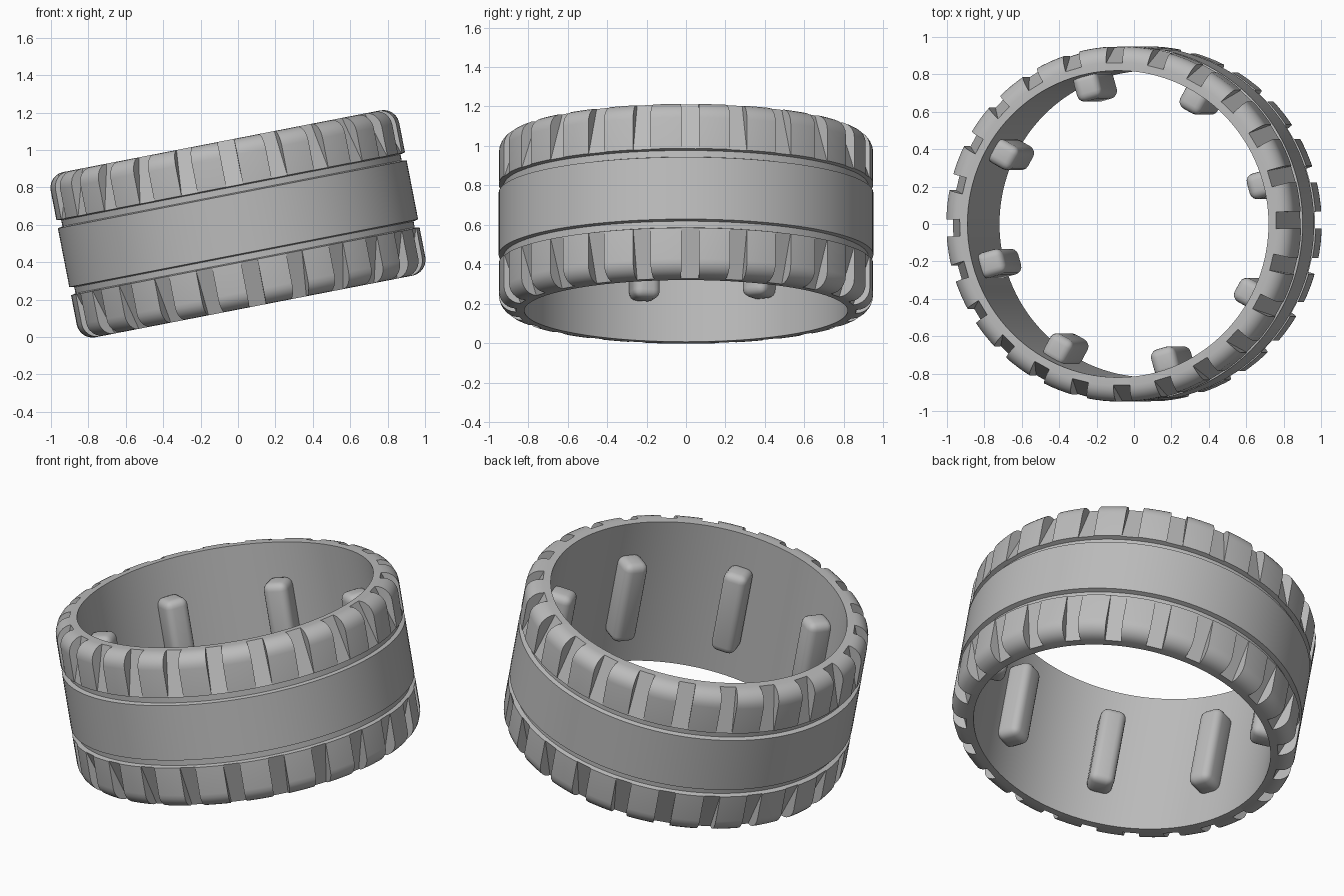
import bpy, bmesh, math
from mathutils import Matrix, Vector

cube = bpy.data.objects.get("Cube")
if cube:
    bpy.data.objects.remove(cube, do_unlink=True)

R_OUT, R_IN, HALF_H, ROUND = 0.95, 0.82, 0.45, 0.085
TILT = Matrix.Translation((0, 0, 0.605)) @ Matrix.Rotation(math.radians(-11), 4, 'Y')

rubber = bpy.data.materials.new("grey rubber")
rubber.use_nodes = True
grey = (0.5, 0.5, 0.5, 1)
rubber.diffuse_color = grey
rubber.node_tree.nodes["Principled BSDF"].inputs["Base Color"].default_value = grey


def make_object(name, bm):
    bmesh.ops.recalc_face_normals(bm, faces=bm.faces)
    mesh = bpy.data.meshes.new(name)
    bm.to_mesh(mesh)
    bm.free()
    mesh.materials.append(rubber)
    obj = bpy.data.objects.new(name, mesh)
    bpy.context.collection.objects.link(obj)
    return obj


def activate(obj):
    bpy.ops.object.select_all(action='DESELECT')
    obj.select_set(True)
    bpy.context.view_layer.objects.active = obj


def smooth(obj, degrees):
    activate(obj)
    bpy.ops.object.shade_smooth_by_angle(angle=math.radians(degrees))


# Tyre band: half profile with groove and rounded shoulder, mirrored, then spun
upper = [(R_OUT, 0.16), (0.924, 0.166), (0.924, 0.199), (R_OUT, 0.205)]
for i in range(7):
    a = math.radians(15 * i)
    upper.append((R_OUT - ROUND + ROUND * math.cos(a), HALF_H - ROUND + ROUND * math.sin(a)))
upper.append((R_IN, HALF_H))
profile = upper + [(r, -z) for r, z in reversed(upper)]

bm = bmesh.new()
verts = [bm.verts.new((r, 0, z)) for r, z in profile]
edges = [bm.edges.new((verts[i], verts[(i + 1) % len(verts)])) for i in range(len(verts))]
bmesh.ops.spin(bm, geom=verts + edges, cent=(0, 0, 0), axis=(0, 0, 1),
               angle=math.tau, steps=120, use_merge=True)
bmesh.ops.remove_doubles(bm, verts=bm.verts, dist=1e-5)
tyre = make_object("tyre_band", bm)

# Tread notches: wedges deep at the rim, running out at the grooves
wedge = [(0.856, 0.465), (1.05, 0.465), (1.05, 0.2), (0.947, 0.2)]
bm = bmesh.new()
for side in (1, -1):
    for k in range(24):
        turn = Matrix.Rotation(math.radians(15 * k + 1.3), 3, 'Z')
        rings = [[bm.verts.new(turn @ Vector((r, y, side * z))) for r, z in wedge]
                 for y in (-0.045, 0.045)]
        bm.faces.new(rings[0])
        bm.faces.new(rings[1])
        for i in range(4):
            j = (i + 1) % 4
            bm.faces.new((rings[0][i], rings[0][j], rings[1][j], rings[1][i]))
cutter = make_object("tread_cutter", bm)
cutter.hide_render = True

cut = tyre.modifiers.new("tread", 'BOOLEAN')
cut.operation = 'DIFFERENCE'
cut.solver = 'EXACT'
cut.object = cutter
activate(tyre)
bpy.ops.object.modifier_apply(modifier=cut.name)
bpy.data.objects.remove(cutter, do_unlink=True)
smooth(tyre, 18)
tyre.matrix_world = TILT

# Inner lugs: rounded bars around the inside wall
for k in range(8):
    bm = bmesh.new()
    bmesh.ops.create_cube(bm, size=1)
    bmesh.ops.scale(bm, vec=(0.15, 0.14, 0.5), verts=bm.verts)
    bmesh.ops.bevel(bm, geom=bm.edges[:], offset=0.042, segments=4, profile=0.5, affect='EDGES')
    bmesh.ops.translate(bm, vec=(0.765, 0, 0), verts=bm.verts)
    lug = make_object(f"inner_lug_{k + 1}", bm)
    smooth(lug, 35)
    lug.matrix_world = TILT @ Matrix.Rotation(math.radians(45 * k + 16), 4, 'Z')
